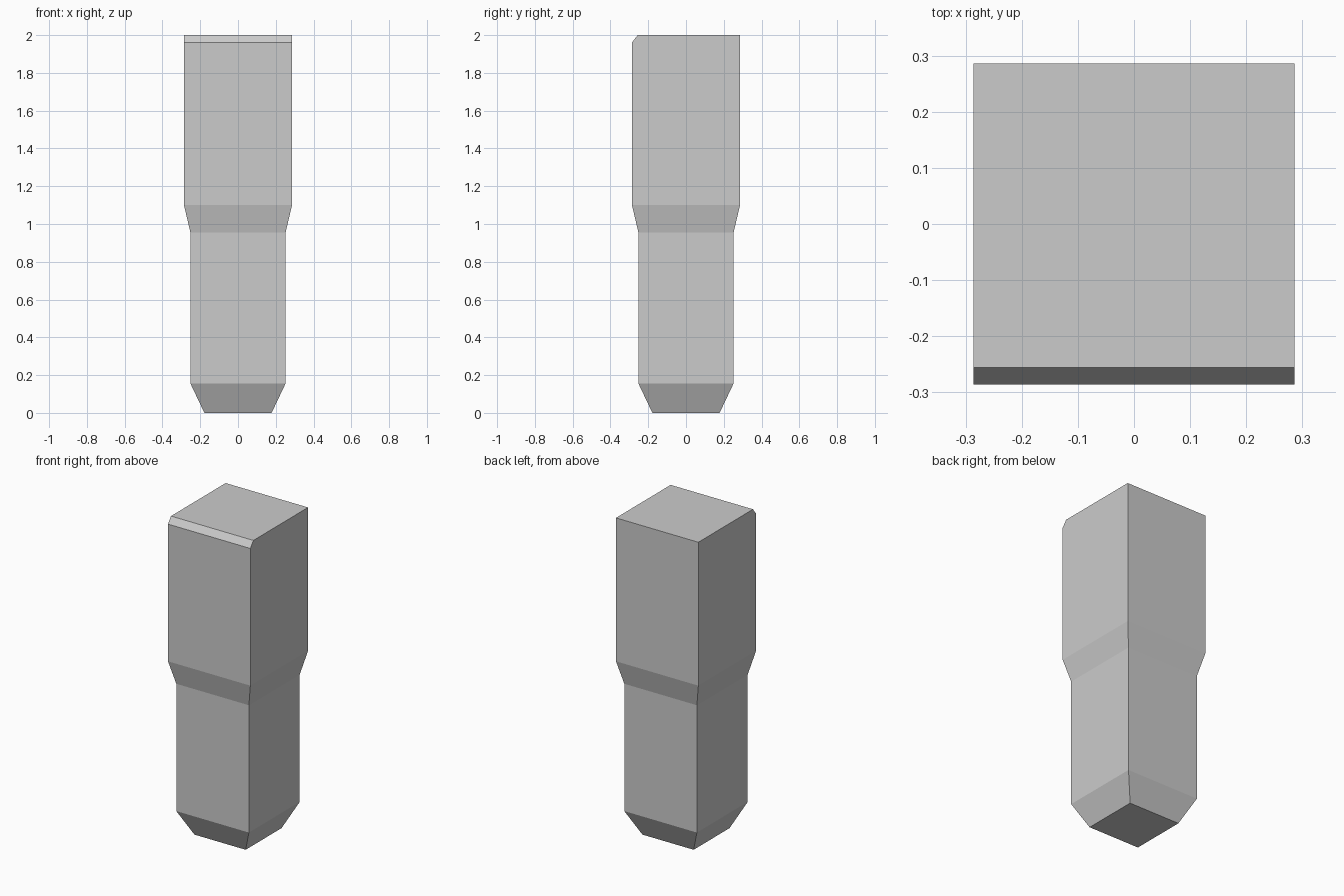
import bpy
import bmesh

if "Cube" in bpy.data.objects:
    bpy.data.objects.remove(bpy.data.objects["Cube"])

# Square cross-sections up the post: (height, half width)
SECTIONS = [(0.0, 0.178), (0.156, 0.252), (0.955, 0.252), (1.10, 0.286), (2.0, 0.286)]
CORNERS = [(-1, -1), (1, -1), (1, 1), (-1, 1)]

bm = bmesh.new()
rings = [[bm.verts.new((x * h, y * h, z)) for x, y in CORNERS] for z, h in SECTIONS]

# Side walls between neighbouring sections
for low, high in zip(rings, rings[1:]):
    for i in range(4):
        j = (i + 1) % 4
        bm.faces.new((low[i], low[j], high[j], high[i]))

# End caps
bm.faces.new(rings[0][::-1])
bm.faces.new(rings[-1])

# Chamfer along the top front edge
cut = bmesh.ops.bisect_plane(
    bm, geom=bm.verts[:] + bm.edges[:] + bm.faces[:],
    plane_co=(0, -0.256, 2.0), plane_no=(0, -0.039, 0.030), clear_outer=True)
bmesh.ops.holes_fill(bm, edges=[e for e in bm.edges if e.is_boundary], sides=0)
bmesh.ops.recalc_face_normals(bm, faces=bm.faces[:])

mesh = bpy.data.meshes.new("stepped_post")
bm.to_mesh(mesh)
bm.free()
bpy.context.collection.objects.link(bpy.data.objects.new("stepped_post", mesh))
